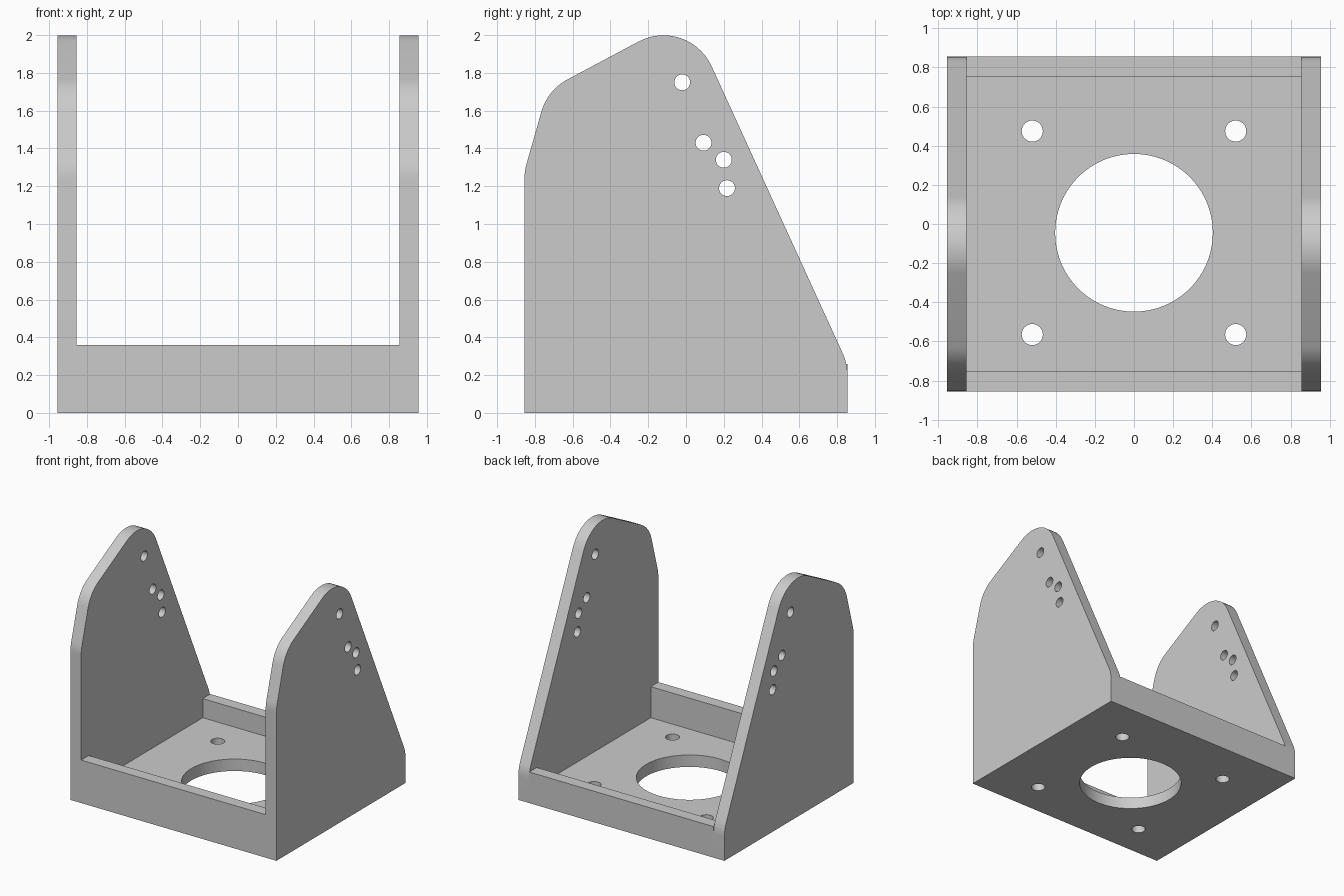
import bpy
import bmesh
import math
from mathutils import Matrix, Vector

cube = bpy.data.objects.get("Cube")
if cube:
    bpy.data.objects.remove(cube, do_unlink=True)

WIDTH, DEPTH, WALL = 0.955, 0.855, 0.1    # half width, half depth, thickness
INNER = WIDTH - WALL

grey = bpy.data.materials.new("light grey")
grey.use_nodes = True
colour = (0.6, 0.6, 0.6, 1)
grey.diffuse_color = colour
grey.node_tree.nodes["Principled BSDF"].inputs["Base Color"].default_value = colour


def circle(centre, radius, steps):
    return [(centre[0] + radius * math.cos(math.tau * i / steps),
             centre[1] + radius * math.sin(math.tau * i / steps)) for i in range(steps)]


def rounded(corners, steps=14):
    """Outline from (x, y, fillet radius) corners."""
    points = []
    for i, (x, y, radius) in enumerate(corners):
        p = Vector((x, y))
        if not radius:
            points.append(p)
            continue
        before = (Vector(corners[i - 1][:2]) - p).normalized()
        after = (Vector(corners[(i + 1) % len(corners)][:2]) - p).normalized()
        half = before.angle(after) / 2
        centre = p + (before + after).normalized() * radius / math.sin(half)
        start = p + before * radius / math.tan(half) - centre
        end = p + after * radius / math.tan(half) - centre
        turn = start.angle_signed(end)
        for k in range(steps + 1):
            points.append(centre + Matrix.Rotation(-turn * k / steps, 2) @ start)
    return points


def plate(name, outlines, thickness, matrix):
    """Extruded flat plate: the first outline is the edge, the others are holes."""
    curve = bpy.data.curves.new(name + "_outline", "CURVE")
    curve.dimensions = "2D"
    curve.fill_mode = "BOTH"
    curve.extrude = thickness / 2
    for outline in outlines:
        spline = curve.splines.new("POLY")
        spline.points.add(len(outline) - 1)
        for point, co in zip(spline.points, outline):
            point.co = (co[0], co[1], 0, 1)
        spline.use_cyclic_u = True
    temp = bpy.data.objects.new(name + "_outline", curve)
    mesh = bpy.data.meshes.new_from_object(temp)
    bpy.data.objects.remove(temp)
    bpy.data.curves.remove(curve)

    bm = bmesh.new()
    bm.from_mesh(mesh)
    bmesh.ops.remove_doubles(bm, verts=bm.verts, dist=0.0001)
    bmesh.ops.transform(bm, matrix=matrix, verts=bm.verts)
    bmesh.ops.recalc_face_normals(bm, faces=bm.faces)
    bm.to_mesh(mesh)
    bm.free()
    mesh.name = name
    mesh.materials.clear()
    mesh.materials.append(grey)
    obj = bpy.data.objects.new(name, mesh)
    bpy.context.collection.objects.link(obj)
    bpy.ops.object.select_all(action="DESELECT")
    obj.select_set(True)
    bpy.context.view_layer.objects.active = obj
    bpy.ops.object.shade_smooth_by_angle(angle=math.radians(30))
    return obj


def rectangle(x, y0, y1):
    return [(-x, y0), (x, y0), (x, y1), (-x, y1)]


# Side plates: outline in (y, z), with a row of adjustment holes
FILLET = 0.28
side = rounded([(-DEPTH, 0, 0), (DEPTH, 0, 0), (DEPTH, 0.26, FILLET),
                (0.012, 2.106, FILLET), (-0.733, 1.709, FILLET),
                (-DEPTH, 1.28, FILLET)])
side_holes = [circle(c, 0.042, 32) for c in
              [(-0.02, 1.75), (0.093, 1.43), (0.2, 1.34), (0.217, 1.19)]]
stand_up = Matrix(((0, 0, 1, 0), (1, 0, 0, 0), (0, 1, 0, 0), (0, 0, 0, 1)))
for name, sign in (("left_side_plate", 1), ("right_side_plate", -1)):
    shift = Matrix.Translation((sign * (WIDTH - WALL / 2), 0, 0))
    plate(name, [side] + side_holes, WALL, shift @ stand_up)

# Base with a large opening and four mounting holes
base_holes = [circle((0, -0.045), 0.403, 96)]
base_holes += [circle((x, y), 0.054, 32) for x in (-0.52, 0.52) for y in (-0.565, 0.475)]
plate("base_plate", [rectangle(INNER, -DEPTH, DEPTH)] + base_holes, WALL,
      Matrix.Translation((0, 0, WALL / 2)))

# Front and back lips between the side plates
upright = Matrix.Rotation(math.pi / 2, 4, "X")
for name, sign, top in (("front_lip", -1, 0.36), ("back_lip", 1, 0.26)):
    shift = Matrix.Translation((0, sign * (DEPTH - WALL / 2), 0))
    plate(name, [rectangle(INNER, WALL, top)], WALL, shift @ upright)
